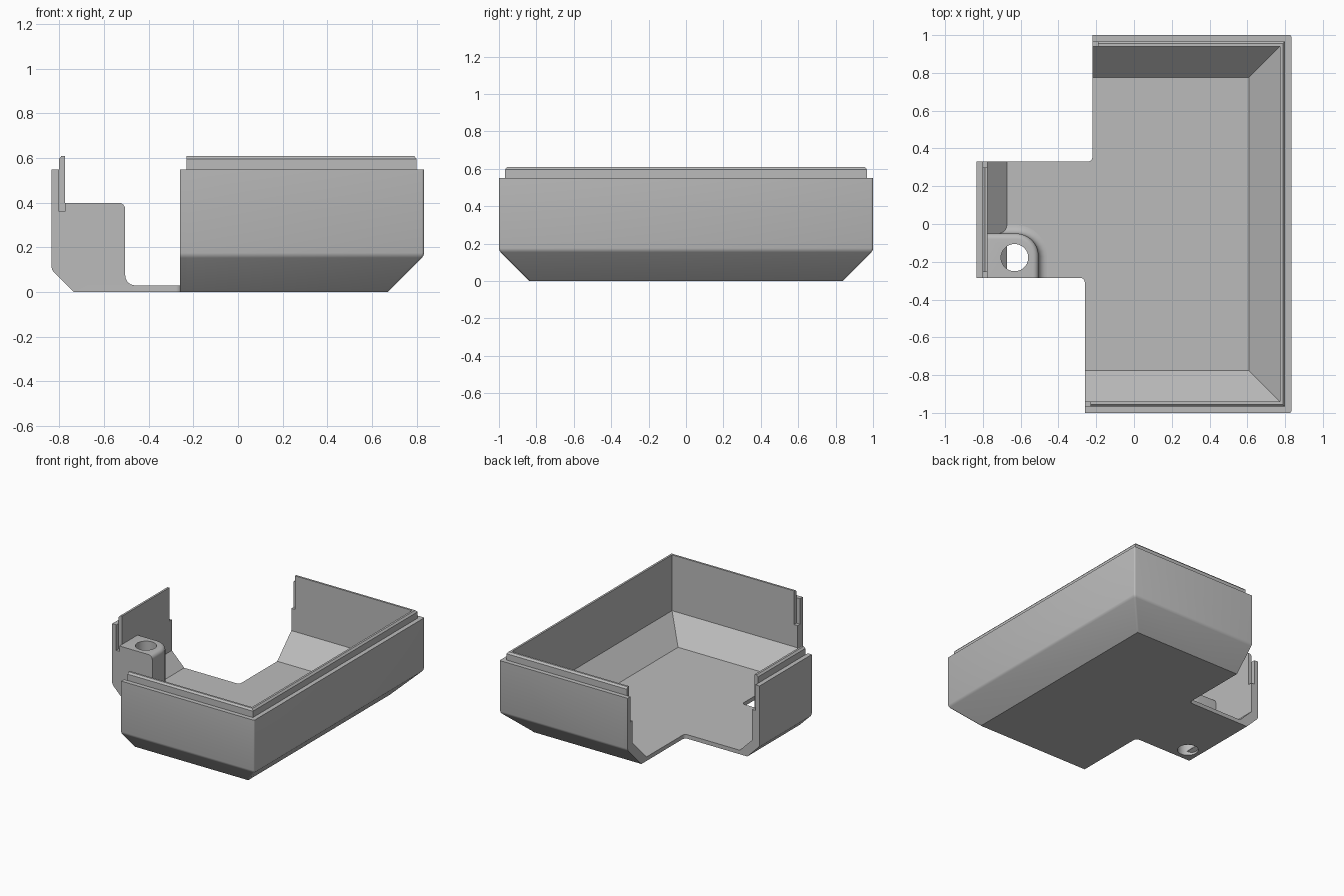
import bpy, bmesh
from math import sin, cos, radians

old = bpy.data.objects.get("Cube")
if old:
    bpy.data.objects.remove(old, do_unlink=True)

grey = bpy.data.materials.new("plain grey")
grey.use_nodes = True
grey.diffuse_color = (0.5, 0.5, 0.5, 1)
bsdf = next(n for n in grey.node_tree.nodes if n.type == 'BSDF_PRINCIPLED')
bsdf.inputs["Base Color"].default_value = grey.diffuse_color


def arc(cx, cy, r, start, end, steps=8):
    angles = [radians(start + (end - start) * i / steps) for i in range(steps + 1)]
    return [(cx + r * cos(a), cy + r * sin(a)) for a in angles]


def skin(bm, rings):
    """Join equal closed rings of points with quads and return the vertex loops."""
    loops = [[bm.verts.new(p) for p in ring] for ring in rings]
    n = len(loops[0])
    for a, b in zip(loops, loops[1:]):
        for i in range(n):
            j = (i + 1) % n
            bm.faces.new((a[i], a[j], b[j], b[i]))
    return loops


def finish(bm, name):
    bmesh.ops.recalc_face_normals(bm, faces=bm.faces[:])
    mesh = bpy.data.meshes.new(name)
    bm.to_mesh(mesh)
    bm.free()
    mesh.materials.append(grey)
    ob = bpy.data.objects.new(name, mesh)
    bpy.context.scene.collection.objects.link(ob)
    bpy.ops.object.select_all(action='DESELECT')
    ob.select_set(True)
    bpy.context.view_layer.objects.active = ob
    bpy.ops.object.shade_smooth_by_angle(angle=radians(30))


def section(slope, step):
    """Wall profile as (inset, height): sloped foot, outer face, step, inner face."""
    outer = [(slope, 0), (0.01, slope - 0.01), (0.003, slope), (0, slope + 0.012), (0, 0.55)]
    return outer + step + [(0.06, slope + 0.032), (slope + 0.062, 0.03)]


def wall(name, profile, stations):
    """Sweep a profile through (x, y, inward x, inward y) stations, mitred at corners."""
    bm = bmesh.new()
    loops = skin(bm, [[(x + d * u, y + d * v, z) for d, z in profile]
                      for x, y, u, v in stations])
    bm.faces.new(loops[0])
    bm.faces.new(loops[-1])
    corners = [bm.edges.get((ring[i], ring[i + 1])) for ring in loops[1:-1] for i in range(4)]
    if corners:
        bmesh.ops.bevel(bm, geom=corners, offset=0.01, segments=3, profile=0.5,
                        affect='EDGES')
    finish(bm, name)


def pierced(name, rings):
    """Skin rings into a solid with the round screw hole through it."""
    bm = bmesh.new()
    circle = arc(-0.632, -0.178, 0.072, 0, 360, 40)[:-1]
    body = skin(bm, rings)
    tube = skin(bm, [[(x, y, ring[0][2]) for x, y in circle] for ring in (rings[0], rings[-1])])
    for pair in ((body[0], tube[0]), (body[-1], tube[-1])):
        edges = [bm.edges.get((loop[i - 1], loop[i])) for loop in pair for i in range(len(loop))]
        bmesh.ops.triangle_fill(bm, edges=edges, use_beauty=True, normal=(0, 0, 1))
    finish(bm, name)


# Raised lip along the walls, and the notch that ends it
lip = [(0.033, 0.55), (0.033, 0.597), (0.045, 0.61), (0.06, 0.61)]
notch = [(0.033, 0.55), (0.033, 0.36), (0.06, 0.36)]

# Main wall around the back, left-hand side and front
back_tip, back_end = (-0.22, 1, 0, -1), (-0.19, 1, 0, -1)
front_tip, front_end = (-0.26, -1, 0, 1), (-0.23, -1, 0, 1)
wall("main_wall", section(0.163, lip),
     [back_end, (0.833, 1, -1, -1), (0.833, -1, -1, 1), front_end])
wall("main_wall_back_end", section(0.163, notch), [back_tip, back_end])
wall("main_wall_front_end", section(0.163, notch), [front_end, front_tip])

# Short wall on the opposite side
side = [(-0.835, y, 1, 0) for y in (0.33, 0.30, -0.255, -0.285)]
wall("short_wall", section(0.1, lip), side[1:3])
wall("short_wall_back_end", section(0.1, notch), side[:2])
wall("short_wall_front_end", section(0.1, notch), side[2:])

# Floor
outline = [(-0.735, -0.285)] + arc(-0.285, -0.31, 0.025, 90, 0, 4)
outline += [(-0.26, -0.837), (0.67, -0.837), (0.67, 0.837), (-0.22, 0.837)]
outline += arc(-0.245, 0.355, 0.025, 0, -90, 4) + [(-0.735, 0.33)]
pierced("floor", [[(x, y, z) for x, y in outline] for z in (0, 0.03)])


# Screw post with a flared foot and rounded top
def post_ring(grow, z):
    r, left = 0.12 + grow, max(-0.775, -0.70 - z)
    x, y = -0.505 + grow, -0.05 + grow
    flat = [(left, -0.285), (x, -0.285)] + arc(x - r, y - r, r, 0, 90) + [(left, y)]
    return [(px, py, z) for px, py in flat]


turn = [radians(15 * i) for i in range(7)]
foot = [post_ring(0.045 * (1 - sin(t)), 0.03 + 0.045 * (1 - cos(t))) for t in turn]
top = [post_ring(-0.03 * (1 - cos(t)), 0.37 + 0.03 * sin(t)) for t in turn]
pierced("screw_post", foot + top)
